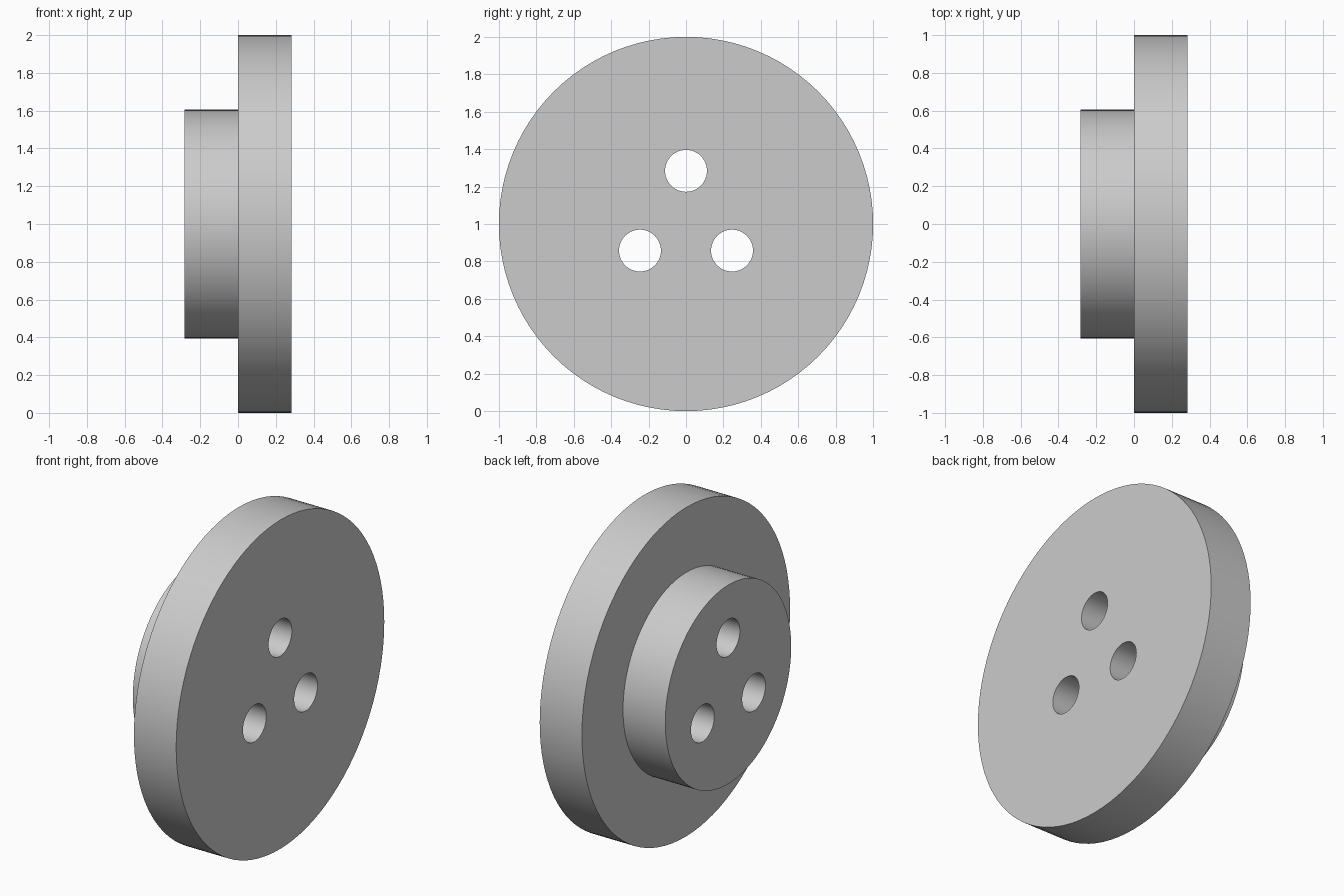
import bpy
import bmesh
from math import sin, cos, tau, radians
from mathutils import Matrix, Vector

cube = bpy.data.objects.get("Cube")
if cube:
    bpy.data.objects.remove(cube)

CENTRE = Vector((0, 0, 1))
THICK = 0.284          # flange and hub share this thickness
FLANGE_R, HUB_R = 1.0, 0.605
HOLE_R, HOLE_CIRCLE = 0.112, 0.284

grey = bpy.data.materials.new("light_grey")
grey.use_nodes = True
colour = (0.6, 0.6, 0.6, 1)
grey.diffuse_color = colour
grey.node_tree.nodes["Principled BSDF"].inputs["Base Color"].default_value = colour


def turned_solid(name, profile, centre, sides):
    """Solid turned around an x-parallel axis from (x, radius) points."""
    bm = bmesh.new()
    rings = []
    for x, r in profile:
        angles = [tau * i / sides for i in range(sides)]
        rings.append([bm.verts.new(centre + Vector((x, r * sin(a), r * cos(a))))
                      for a in angles])
    for a, b in zip(rings, rings[1:]):
        for i in range(sides):
            j = (i + 1) % sides
            bm.faces.new((a[i], a[j], b[j], b[i]))
    bm.faces.new(rings[0])
    bm.faces.new(rings[-1])
    bmesh.ops.recalc_face_normals(bm, faces=bm.faces)
    mesh = bpy.data.meshes.new(name)
    bm.to_mesh(mesh)
    bm.free()
    mesh.materials.append(grey)
    obj = bpy.data.objects.new(name, mesh)
    bpy.context.collection.objects.link(obj)
    return obj


# Flange with its smaller hub, as one stepped disc
disc = turned_solid("flange_and_hub",
                    [(-THICK, HUB_R), (0, HUB_R), (0, FLANGE_R), (THICK, FLANGE_R)],
                    CENTRE, 96)

# Three through holes, evenly spaced around the axis
bpy.context.view_layer.objects.active = disc
for i in range(3):
    offset = Matrix.Rotation(tau * i / 3, 3, 'X') @ Vector((0, 0, HOLE_CIRCLE))
    cutter = turned_solid("hole_cutter", [(-0.5, HOLE_R), (0.5, HOLE_R)],
                          CENTRE + offset, 48)
    cutter.hide_render = True
    cut = disc.modifiers.new("hole", 'BOOLEAN')
    cut.operation = 'DIFFERENCE'
    cut.solver = 'EXACT'
    cut.object = cutter
    bpy.ops.object.modifier_apply(modifier=cut.name)
    bpy.data.objects.remove(cutter)

# Smooth curved walls, sharp rims
bpy.ops.object.select_all(action='DESELECT')
disc.select_set(True)
bpy.ops.object.shade_smooth_by_angle(angle=radians(30))
